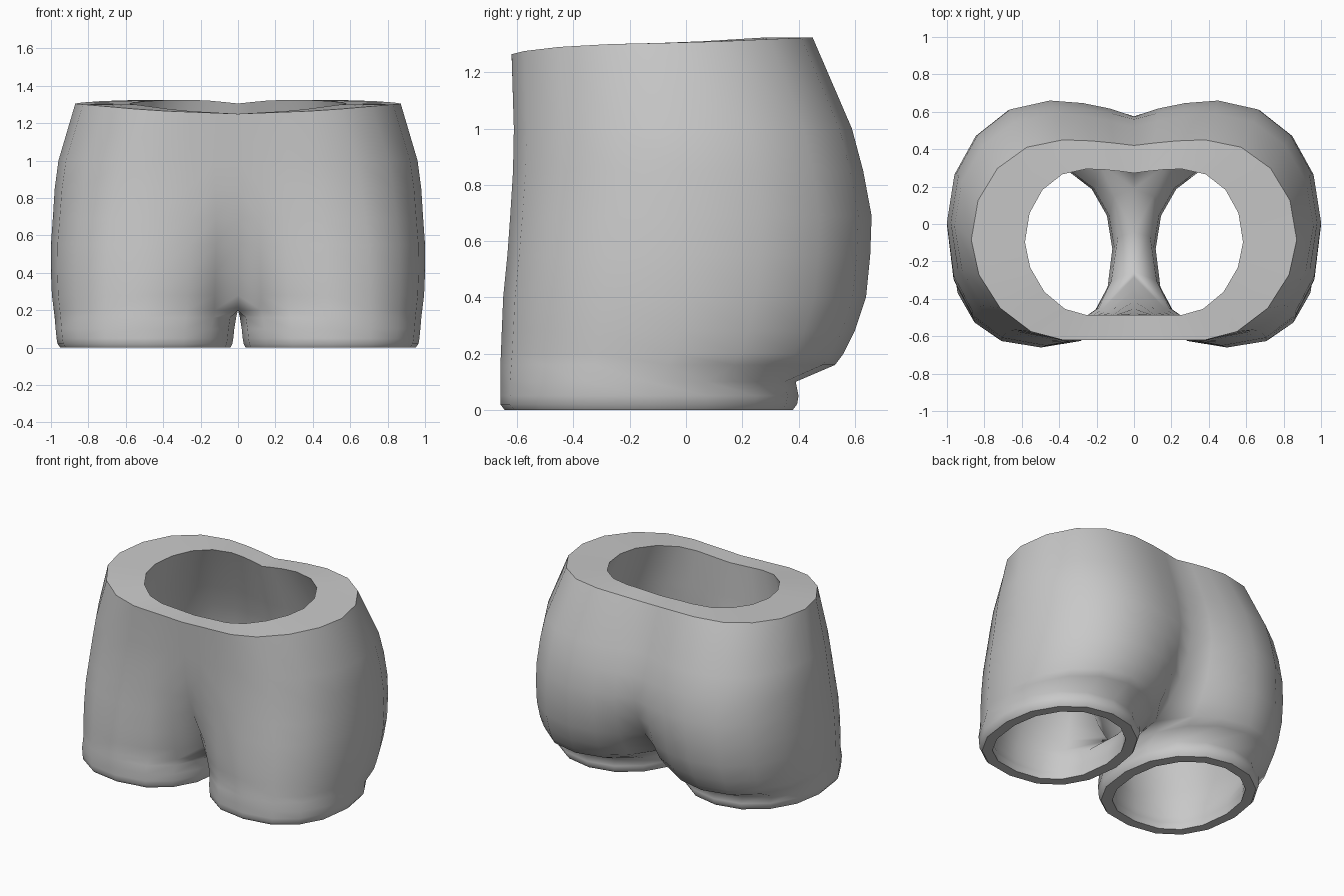
import bpy, bmesh
from math import sin, cos, pi, radians, copysign
from mathutils import Vector

cube = bpy.data.objects.get("Cube")
if cube:
    bpy.data.objects.remove(cube)

# Body levels: height, outer x, front y, back y, lobe centre x, front seam y, back seam y
BODY = [
    (1.30, 0.87, -0.62, 0.45, 0.38, -0.62, 0.42),
    (1.00, 0.96, -0.612, 0.59, 0.43, -0.60, 0.52),
    (0.85, 0.98, -0.615, 0.63, 0.44, -0.585, 0.56),
    (0.69, 0.99, -0.625, 0.66, 0.45, -0.55, 0.575),
    (0.55, 1.00, -0.635, 0.655, 0.46, -0.50, 0.54),
    (0.40, 1.00, -0.65, 0.64, 0.47, -0.43, 0.46),
    (0.28, 0.995, -0.655, 0.60, 0.48, -0.36, 0.34),
    (0.20, 0.985, -0.658, 0.56, 0.49, -0.30, 0.22),
]
# Leg levels: height, inner x, outer x, front y, back y
LEGS = [
    (0.16, 0.01, 0.98, -0.66, 0.53),
    (0.10, 0.02, 0.975, -0.66, 0.39),
    (0.05, 0.025, 0.97, -0.66, 0.40),
    (0.02, 0.03, 0.965, -0.66, 0.395),
    (0.00, 0.04, 0.95, -0.645, 0.38),
]
STEP = 22.5
WALL = 0.085


def unit_point(i, z):
    """Point on a unit oval whose front grows squarer lower down."""
    p = 0.85 + 0.25 * max(0, min(1, (z - 0.6) / 0.7)) if i < 0 else 0.97
    c, s = cos(radians(i * STEP)), sin(radians(i * STEP))
    return copysign(abs(c) ** p, c), copysign(abs(s) ** p, s)


def body_ring(z, xo, yf, yb, cx, sf, sb):
    """Half contour from the front seam, around the hip, to the back seam."""
    cy, ry = (yf + yb) / 2, (yb - yf) / 2
    fullness = min(1, 0.5 + 0.5 * z)
    pts = [(0, sf, z)]
    for i in range(-6, 7):
        c, s = unit_point(i, z)
        if abs(i) <= 4:
            x, y = cx + (xo - cx) * c, cy + ry * s
        else:
            x = cx + cx * c
            seam, edge = (sf, yf) if i < 0 else (sb, yb)
            y = seam + (edge - seam) * sin(pi / 2 * x / cx) ** fullness
        pts.append((x, y, z))
    return pts + [(0, sb, z)]


def leg_ring(z, xi, xo, yf, yb):
    """Closed oval contour with the same starting seam."""
    cx, rx, cy, ry = (xi + xo) / 2, (xo - xi) / 2, (yf + yb) / 2, (yb - yf) / 2
    ring = [unit_point(i, z) for i in range(-7, 9)]
    return [(cx + rx * c, cy + ry * s, z) for c, s in ring]


def waist_height(x, y):
    if y < 0:
        return 1.305 - 0.055 * (y / 0.62) ** 2 * (1 - 0.7 * abs(x))
    return 1.305 + 0.02 * sin(min(1, abs(x) / 0.4) * pi / 2) * y / 0.45


bm = bmesh.new()


def add_ring(pts):
    return [bm.verts.new(p) for p in pts]


def skin(a, b, closed):
    n = len(a)
    for i in range(n if closed else n - 1):
        j = (i + 1) % n
        bm.faces.new((a[i], a[j], b[j], b[i]))


# Outer skin of the left half: hips, then leg
body = [add_ring(body_ring(*level)) for level in BODY]
for v in body[0]:
    v.co.z = waist_height(v.co.x, v.co.y)
for a, b in zip(body, body[1:]):
    skin(a, b, False)
crotch = bm.verts.new((0, -0.04, 0.2))
legs = [body[-1] + [crotch]] + [add_ring(leg_ring(*level)) for level in LEGS]
for a, b in zip(legs, legs[1:]):
    skin(a, b, True)

# Mirror to the right half
half = bmesh.ops.duplicate(bm, geom=bm.verts[:] + bm.edges[:] + bm.faces[:])["geom"]
copied = [g for g in half if isinstance(g, bmesh.types.BMVert)]
for v in copied:
    v.co.x = -v.co.x
bmesh.ops.reverse_faces(bm, faces=[g for g in half if isinstance(g, bmesh.types.BMFace)])
bmesh.ops.remove_doubles(bm, verts=bm.verts[:], dist=0.0005)
bmesh.ops.recalc_face_normals(bm, faces=bm.faces[:])
bm.normal_update()

# Inner lining: thin at the legs, thickening to a wide flat waist rim
outer_faces = bm.faces[:]
open_edges = [e for e in bm.edges if e.is_boundary]
rim = {v for e in open_edges for v in e.verts}
lining = {}
for v in bm.verts[:]:
    thin = v.co - v.normal * WALL
    if v in rim:
        thin.z = v.co.z
    wide = Vector((v.co.x * 0.67, (v.co.y + 0.09) * 0.73 - 0.1, v.co.z))
    blend = 1 if v.co.z > 1.1 else max(0, (v.co.z - 0.2) / 1.1)
    lining[v] = bm.verts.new(thin.lerp(wide, blend))
for f in outer_faces:
    bm.faces.new([lining[v] for v in reversed(f.verts)])
for e in open_edges:
    a, b = e.verts
    bm.faces.new((a, b, lining[b], lining[a]))
bmesh.ops.recalc_face_normals(bm, faces=bm.faces[:])

# Smooth everywhere, crisp at the rims
for f in bm.faces:
    f.smooth = True
for e in open_edges:
    e.smooth = False
    bm.edges.get([lining[v] for v in e.verts]).smooth = False

mesh = bpy.data.meshes.new("shorts")
bm.to_mesh(mesh)
bm.free()
shorts = bpy.data.objects.new("shorts", mesh)
bpy.context.collection.objects.link(shorts)

# Plain grey material
grey = bpy.data.materials.new("plain_grey")
grey.use_nodes = True
colour = (0.58, 0.58, 0.58, 1)
grey.diffuse_color = colour
grey.node_tree.nodes["Principled BSDF"].inputs["Base Color"].default_value = colour
mesh.materials.append(grey)
